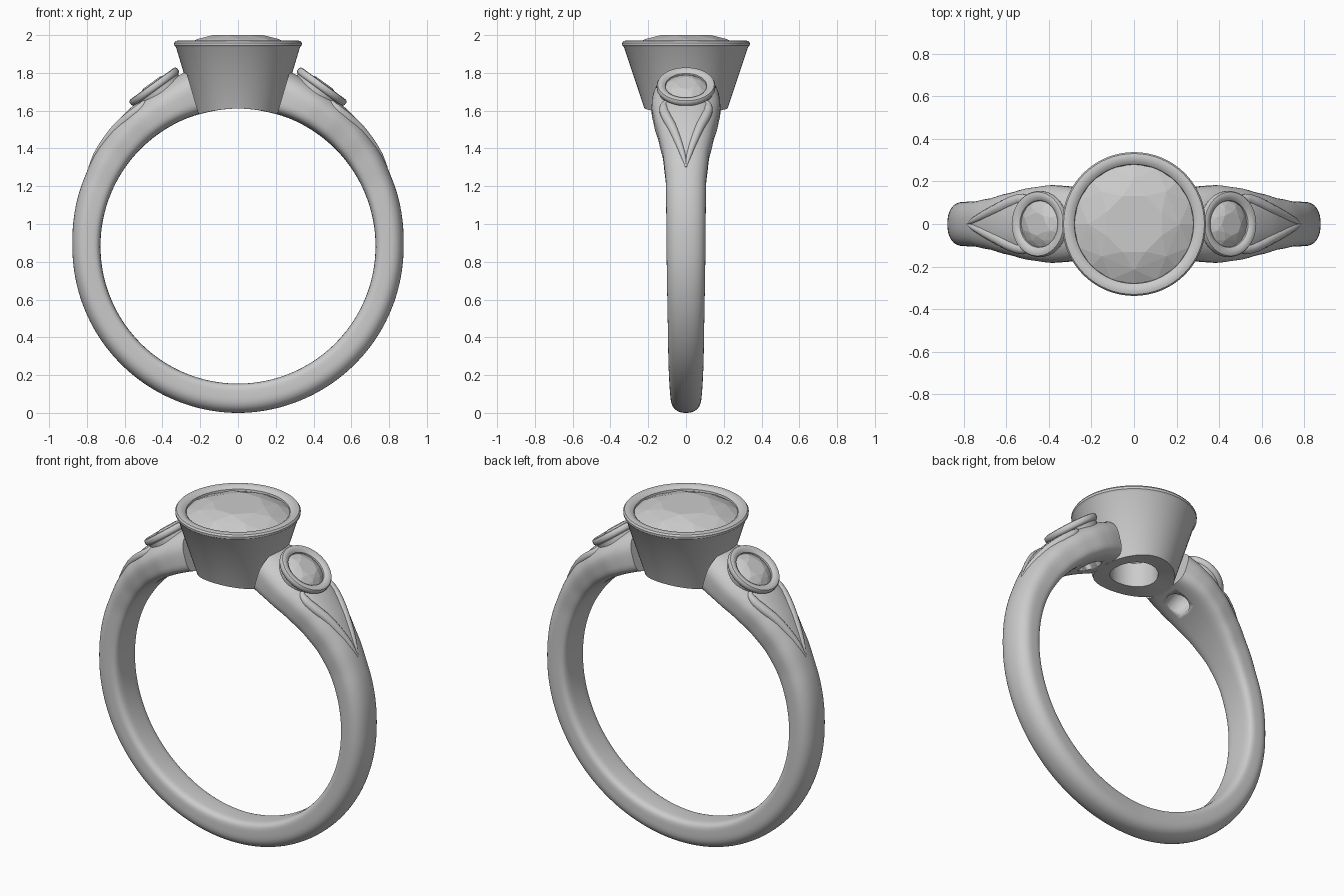
import bpy, bmesh, math
from mathutils import Vector, Matrix

if "Cube" in bpy.data.objects:
    bpy.data.objects.remove(bpy.data.objects["Cube"])

CZ, RI = 0.883, 0.728          # finger hole centre height and radius


def interp(table, a):
    for (a0, v0), (a1, v1) in zip(table, table[1:]):
        if a <= a1:
            t = max(0.0, (a - a0) / (a1 - a0))
            t = t * t * (3 - 2 * t) * 0.4 + t * 0.6
            return v0 + (v1 - v0) * t
    return table[-1][1]


# angle from the top (degrees) -> half width / outer radius
WIDTH = [(16, .162), (22, .178), (28, .183), (36, .170), (45, .145), (55, .120),
         (66, .106), (90, .103), (135, .094), (180, .080)]
OUTER = [(16, .965), (20, .955), (28, .938), (37, .928), (45, .917), (53, .905),
         (66, .890), (90, .877), (135, .880), (180, .883)]
N_OUT, N_IN = 2.3, 4.5


def finish(name, bm, smooth=True):
    bmesh.ops.recalc_face_normals(bm, faces=bm.faces)
    me = bpy.data.meshes.new(name)
    bm.to_mesh(me)
    bm.free()
    ob = bpy.data.objects.new(name, me)
    bpy.context.collection.objects.link(ob)
    if smooth:
        bpy.ops.object.select_all(action='DESELECT')
        ob.select_set(True)
        bpy.context.view_layer.objects.active = ob
        bpy.ops.object.shade_smooth_by_angle(angle=math.radians(35))
    return ob


def loft(bm, rings, closed=False):
    rows = [[bm.verts.new(p) for p in ring] for ring in rings]
    n = len(rows[0])
    pairs = list(zip(rows, rows[1:])) + ([(rows[-1], rows[0])] if closed else [])
    for a, b in pairs:
        for i in range(n):
            j = (i + 1) % n
            bm.faces.new((a[i], a[j], b[j], b[i]))
    return rows


def lathe(name, profile, mat, seg=64):
    bm = bmesh.new()
    loft(bm, [[(r * math.cos(2 * math.pi * k / seg), r * math.sin(2 * math.pi * k / seg), z)
               for k in range(seg)] for r, z in profile], closed=True)
    bm.transform(mat)
    return bm


def gem(name, r, top, girdle, culet, mat):
    # brilliant cut: table, star ring, girdle and culet wrapped in a hull
    bm = bmesh.new()
    h = top - girdle
    for rad, z, n, off in ((.50 * r, top, 8, 0), (.76 * r, top - .36 * h, 8, .5),
                           (r, girdle, 16, 0), (.45 * r, girdle + .58 * (culet - girdle), 8, .5),
                           (.01, culet, 4, 0)):
        for k in range(n):
            a = 2 * math.pi * (k + off) / n
            bm.verts.new((rad * math.cos(a), rad * math.sin(a), z))
    bmesh.ops.convex_hull(bm, input=bm.verts[:])
    bm.transform(mat)
    return finish(name, bm, smooth=False)


# shank: open band lofted from one shoulder round the bottom to the other
def section(deg):
    side = 1 if deg <= 180 else -1
    a = min(deg, 360 - deg)
    w, ro = interp(WIDTH, a), interp(OUTER, a)
    mid, h = (ro + RI) / 2, (ro - RI) / 2
    t = math.radians(a)
    pts = []
    for k in range(40):
        u = 2 * math.pi * k / 40
        c, s = math.cos(u), math.sin(u)
        n = N_OUT if s >= 0 else N_IN
        y = w * math.copysign(abs(c) ** (2 / n), c)
        r = mid + h * math.copysign(abs(s) ** (2 / n), s)
        pts.append((side * r * math.sin(t), y, CZ + r * math.cos(t)))
    return pts


bm = bmesh.new()
START = 16.5
STEPS = 150
rows = loft(bm, [section(START + (360 - 2 * START) * i / STEPS) for i in range(STEPS + 1)])
bm.faces.new(rows[0])
bm.faces.new(rows[-1])
shank = finish("shank", bm)

# centre setting: tapered cup whose underside follows the finger hole
cup = [(.13, 1.61), (.22, 1.61), (.328, 1.935), (.337, 1.945), (.338, 1.958), (.331, 1.968),
       (.318, 1.971), (.295, 1.968), (.280, 1.955), (.278, 1.93), (.25, 1.89), (.13, 1.75)]
bm = lathe("centre_setting", cup, Matrix())
for v in bm.verts:
    if v.co.z < 1.62:
        v.co.z = CZ + math.sqrt(RI ** 2 - v.co.x ** 2)
finish("centre_setting", bm)
gem("centre_stone", .283, 2.0, 1.943, 1.74, Matrix.Rotation(math.pi / 8, 4, 'Z'))

# side settings, tilted outwards on each shoulder
side_cup = [(.065, -.15), (.13, -.15), (.142, -.04), (.150, -.036), (.155, -.027), (.155, -.012),
            (.150, -.003), (.140, 0), (.122, -.003), (.110, -.013), (.108, -.03), (.065, -.09)]
for s, label in ((1, "right"), (-1, "left")):
    mat = Matrix.Translation((s * .455, 0, 1.743)) @ Matrix.Rotation(s * math.radians(36), 4, 'Y')
    finish(label + "_side_setting", lathe("", side_cup, mat, 48))
    gem(label + "_side_stone", .110, .006, -.022, -.10, mat)
    # opening beneath the side stone
    bm = bmesh.new()
    bmesh.ops.create_cone(bm, cap_ends=True, segments=32, radius1=.065, radius2=.065, depth=.3)
    bm.transform(mat @ Matrix.Translation((0, 0, -.24)))
    cutter = finish(label + "_opening_cutter", bm)
    cutter.hide_render = True
    cutter.hide_viewport = True
    mod = shank.modifiers.new(label + "_opening", 'BOOLEAN')
    mod.object = cutter
    mod.operation = 'DIFFERENCE'
    mod.solver = 'EXACT'

# tapered V ribs on the shoulders: (angle, y, thickness)
RIB = [(62, .0, .004), (57, .018, .016), (51, .045, .022), (45, .075, .026),
       (40, .103, .027), (36, .117, .025), (33.5, .112, .016), (33, .095, .006)]


def rib_rings():
    pts = []
    for a, y, rad in RIB:
        w, ro = interp(WIDTH, a), interp(OUTER, a)
        mid, h = (ro + RI) / 2, (ro - RI) / 2
        r = mid + h * (1 - (y / w) ** N_OUT) ** (1 / N_OUT) - rad * .45
        t = math.radians(a)
        pts.append((Vector((r * math.sin(t), y, CZ + r * math.cos(t))), rad))
    return pts


for sx, xn in ((1, "right"), (-1, "left")):
    for sy, yn in ((1, "back"), (-1, "front")):
        cu = bpy.data.curves.new(f"{xn}_{yn}_rib", 'CURVE')
        cu.dimensions = '3D'
        cu.bevel_depth = 1.0
        cu.bevel_resolution = 4
        cu.resolution_u = 6
        cu.use_fill_caps = True
        sp = cu.splines.new('BEZIER')
        pts = rib_rings()
        sp.bezier_points.add(len(pts) - 1)
        for bp, (p, rad) in zip(sp.bezier_points, pts):
            bp.co = (sx * p.x, sy * p.y, p.z)
            bp.radius = rad
            bp.handle_left_type = bp.handle_right_type = 'AUTO'
        bpy.context.collection.objects.link(bpy.data.objects.new(cu.name, cu))
